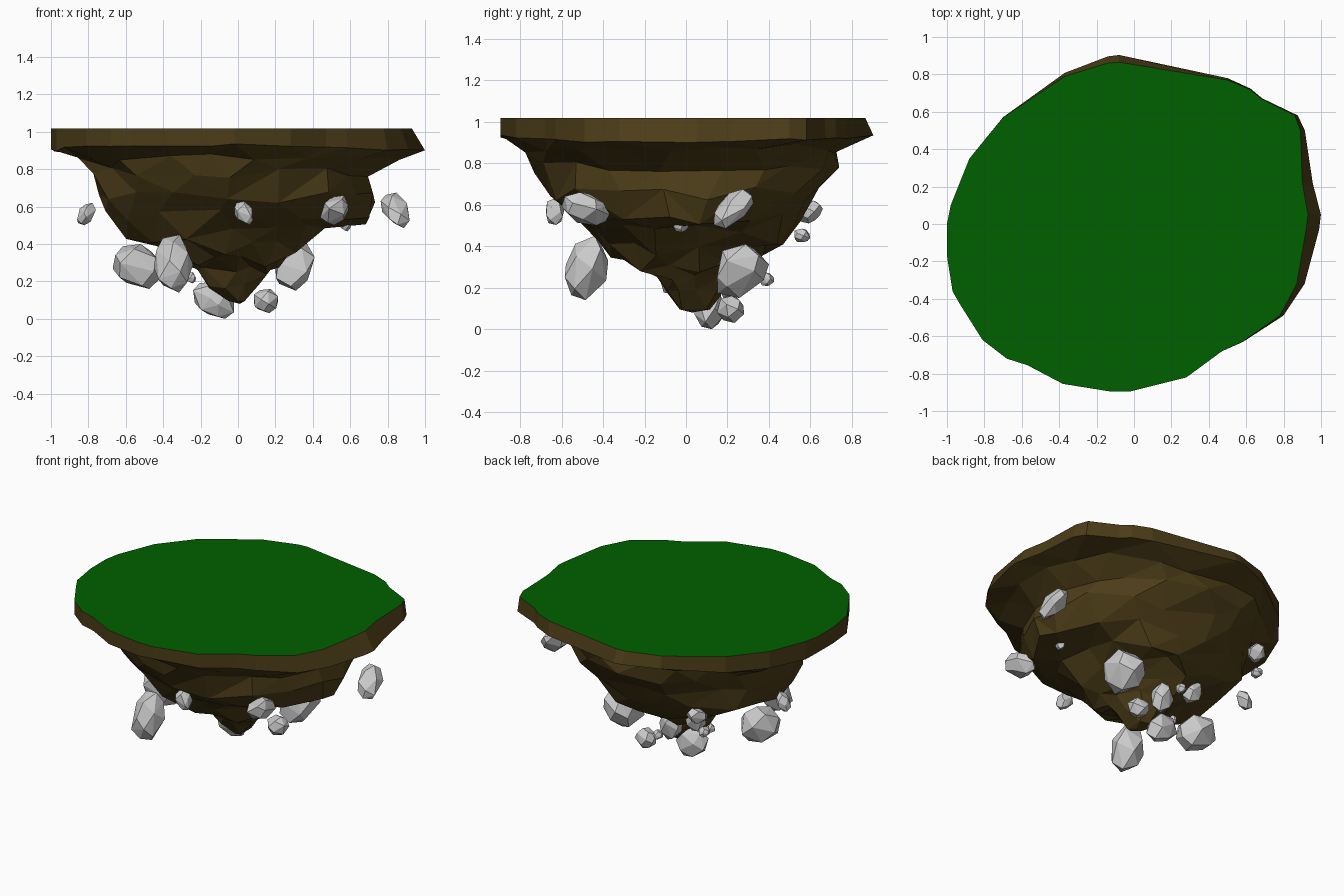
import bpy, bmesh, math, random
from mathutils import Vector

if "Cube" in bpy.data.objects:
    bpy.data.objects.remove(bpy.data.objects["Cube"])

random.seed(11)


def material(name, rgb):
    m = bpy.data.materials.new(name)
    m.diffuse_color = (*rgb, 1)
    m.use_nodes = True
    m.node_tree.nodes["Principled BSDF"].inputs["Base Color"].default_value = m.diffuse_color
    return m


def add_object(name, bm, mat=None):
    bmesh.ops.recalc_face_normals(bm, faces=bm.faces)
    me = bpy.data.meshes.new(name)
    bm.to_mesh(me)
    bm.free()
    ob = bpy.data.objects.new(name, me)
    bpy.context.collection.objects.link(ob)
    if mat:
        me.materials.append(mat)
    return ob


def angle(p):
    return math.atan2(p[1], p[0]) % math.tau


# Rim of the island as seen from above
outline = [(.93, .05), (.90, .22), (.89, .5), (.86, .58), (.68, .67), (.62, .72), (.5, .77),
           (-.08, .865), (-.14, .86), (-.37, .79), (-.7, .57), (-.88, .35), (-.98, .1),
           (-1, 0), (-1, -.17), (-.97, -.36), (-.93, -.43), (-.81, -.62), (-.68, -.72),
           (-.57, -.755), (-.38, -.855), (-.13, -.895), (-.02, -.895), (.28, -.82),
           (.47, -.68), (.58, -.63), (.78, -.49), (.87, -.32), (.92, -.03)]
TOP = 1.017


def stitch(bm, a, b):
    """Triangle strip between two closed rings ordered by angle."""
    def ang(r, k):
        n = len(r)
        return angle(r[k % n].co) + math.tau * (k // n)
    i = j = 0
    na, nb = len(a), len(b)
    while i < na or j < nb:
        if j >= nb or (i < na and ang(a, i + 1) <= ang(b, j + 1)):
            bm.faces.new((a[i % na], a[(i + 1) % na], b[j % nb]))
            i += 1
        else:
            bm.faces.new((a[i % na], b[(j + 1) % nb], b[j % nb]))
            j += 1


# Rock hull: rings of (z, left, right, front, back, sides, roughness)
levels = [(.87, .89, .86, .77, .74, 20, .04), (.78, .79, .74, .72, .71, 18, .05),
          (.65, .73, .74, .65, .64, 17, .06), (.545, .70, .67, .57, .55, 16, .07),
          (.46, .62, .46, .46, .48, 14, .09), (.385, .44, .32, .38, .38, 12, .08),
          (.30, .27, .22, .29, .27, 11, .06), (.26, .22, .17, .14, .20, 9, .04),
          (.18, .17, .12, .09, .17, 8, .04), (.095, .05, .05, .03, .13, 5, .0)]

bm = bmesh.new()
by_angle = sorted(outline, key=angle)
top = [bm.verts.new((x, y, TOP)) for x, y in by_angle]
rim = []
for x, y in by_angle:
    c, s = x / math.hypot(x, y), y / math.hypot(x, y)
    px = x + .07 * max(c, 0) ** 8
    py = y + .04 * max(s, 0) ** 8
    rim.append(bm.verts.new((px, py, .935 - .033 * c * c + random.uniform(-.01, .01))))
for i in range(len(top)):
    k = (i + 1) % len(top)
    bm.faces.new((top[i], top[k], rim[k], rim[i]))
prev = rim
for z, left, right, front, back, n, rough in levels:
    ring = []
    for k in range(n):
        t = math.tau * (k + .5 + random.uniform(-.25, .25)) / n
        c, s = math.cos(t), math.sin(t)
        f = 1.01 + random.uniform(-1.2, .7) * rough
        ring.append(bm.verts.new(((right if c > 0 else left) * c * f,
                                  (back if s > 0 else front) * s * f,
                                  z + random.uniform(-.6, .6) * rough)))
    ring.sort(key=lambda v: angle(v.co))
    stitch(bm, prev, ring)
    prev = ring
tip = bm.verts.new((.01, .03, .08))
for i in range(len(prev)):
    bm.faces.new((prev[i], prev[(i + 1) % len(prev)], tip))
add_object("island_rock", bm, material("earth", (.072, .046, .009)))

# Flat grass top
bm = bmesh.new()
bm.faces.new([bm.verts.new((x, y, TOP)) for x, y in by_angle])
add_object("grass_top", bm, material("grass", (0, .118, 0)))


# Floating stones: convex hulls fitted to a centre and size, with a lean
def stone(name, centre, size, lean=(0, 0), n=17):
    pts = []
    for k in range(n):
        z = 1 - 2 * (k + .5) / n
        t = k * 2.4 + random.uniform(-.35, .35)
        r = math.sqrt(1 - z * z)
        p = Vector((r * math.cos(t), r * math.sin(t), z)) * random.uniform(.92, 1.03)
        pts.append(Vector((p.x + lean[0] * p.z, p.y + lean[1] * p.z, p.z)))
    lo = [min(p[i] for p in pts) for i in range(3)]
    hi = [max(p[i] for p in pts) for i in range(3)]
    bm = bmesh.new()
    for p in pts:
        bm.verts.new([centre[i] + size[i] * ((p[i] - lo[i]) / (hi[i] - lo[i]) - .5)
                      for i in range(3)])
    bmesh.ops.convex_hull(bm, input=bm.verts)
    junk = [v for v in bm.verts if not v.link_faces]
    bmesh.ops.delete(bm, geom=junk, context='VERTS')
    add_object(name, bm)


stones = [((-.81, .10, .56), (.10, .10, .12), (.4, 0)),
          ((-.535, -.02, .28), (.27, .22, .24), (-.2, 0)),
          ((-.345, -.48, .295), (.21, .21, .31), (0, .25)),
          ((-.13, .11, .10), (.22, .14, .20), (-.2, 0)),
          ((.03, -.63, .565), (.10, .09, .125), (-.3, 0)),
          ((.515, -.485, .58), (.15, .23, .16), (.3, -.2)),
          ((.575, -.025, .50), (.06, .07, .065), (0, 0)),
          ((.84, .23, .58), (.155, .19, .19), (-.3, .7)),
          ((.305, .275, .28), (.21, .25, .26), (.2, .2)),
          ((.15, .215, .095), (.13, .13, .13), (0, 0)),
          ((-.06, .39, .24), (.06, .07, .065), (0, 0)),
          ((-.50, .60, .565), (.13, .12, .11), (0, .3)),
          ((-.53, .56, .452), (.07, .075, .065), (0, 0)),
          ((-.04, .22, .25), (.14, .14, .23), (0, 0)),
          ((-.25, .25, .36), (.13, .13, .18), (0, 0)),
          ((-.25, .08, .22), (.05, .05, .06), (0, 0))]
for i, (c, s, lean) in enumerate(stones):
    stone(f"stone_{i + 1}", c, s, lean)
